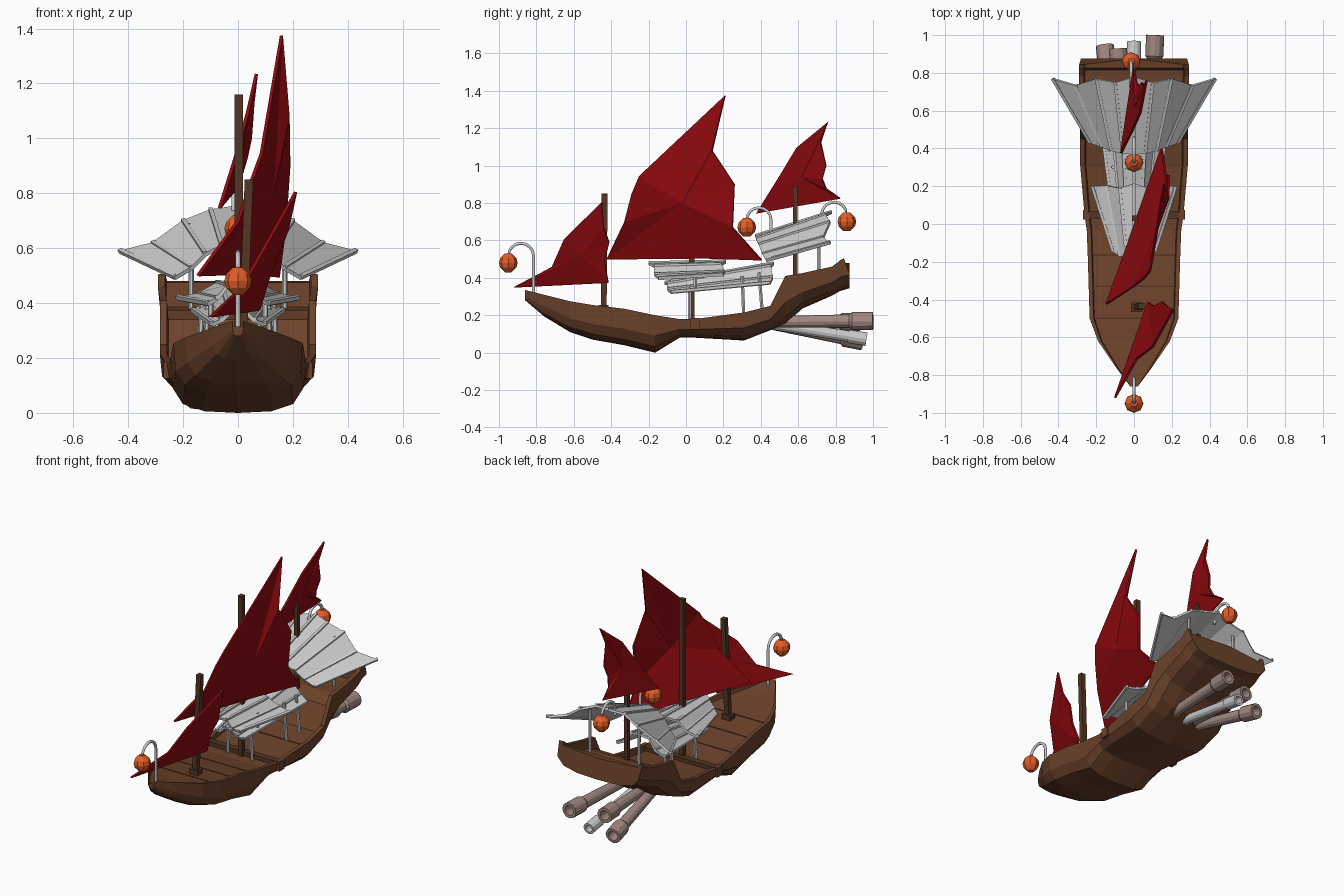
import bpy, bmesh, math
from mathutils import Vector

if "Cube" in bpy.data.objects:
    bpy.data.objects.remove(bpy.data.objects["Cube"])

def material(name, rgb):
    m = bpy.data.materials.new(name)
    m.diffuse_color = (*rgb, 1)
    m.use_nodes = True
    m.node_tree.nodes["Principled BSDF"].inputs["Base Color"].default_value = m.diffuse_color
    return m

WOOD = material("hull_wood", (0.15, 0.055, 0.024))
DARK = material("mast_wood", (0.09, 0.036, 0.016))
RED = material("sail_cloth", (0.28, 0.003, 0.005))
ORANGE = material("lantern_paper", (0.78, 0.11, 0.02))
CLAY = material("pipe_clay", (0.36, 0.25, 0.22))

def mesh(name, verts, faces, mat=None, solid=0, offset=0):
    me = bpy.data.meshes.new(name)
    bm = bmesh.new()
    vs = [bm.verts.new(v) for v in verts]
    for f in faces:
        bm.faces.new([vs[i] for i in f])
    bmesh.ops.recalc_face_normals(bm, faces=bm.faces)
    bm.to_mesh(me)
    bm.free()
    ob = bpy.data.objects.new(name, me)
    bpy.context.collection.objects.link(ob)
    if mat:
        me.materials.append(mat)
    if solid:
        mod = ob.modifiers.new("thickness", 'SOLIDIFY')
        mod.thickness, mod.offset = solid, offset
    return ob

def loft(name, rings, mat=None):
    """Skin closed rings of equal length and cap both ends."""
    n = len(rings[0])
    faces = [(k*n + i, k*n + (i+1) % n, (k+1)*n + (i+1) % n, (k+1)*n + i)
             for k in range(len(rings) - 1) for i in range(n)]
    faces += [tuple(range(n)), tuple(range((len(rings)-1)*n, len(rings)*n))]
    return mesh(name, [p for r in rings for p in r], faces, mat)

def lathe(name, a, b, profile, sides, mat=None, turn=0):
    """Turn a (distance fraction, radius) profile around the line a-b."""
    a, b = Vector(a), Vector(b)
    q = Vector((0, 0, 1)).rotation_difference(b - a)
    angs = [2*math.pi*i/sides + turn for i in range(sides)]
    return loft(name, [[a.lerp(b, t) + q @ Vector((r*math.cos(g), r*math.sin(g), 0))
                        for g in angs] for t, r in profile], mat)

def rod(name, a, b, r, sides=8, mat=None, turn=0):
    return lathe(name, a, b, [(0, r), (1, r)], sides, mat, turn)

# Hull: y, half width, rail height, keel height, deck height
stations = [(-.86, .02, .335, .28, .315), (-.76, .095, .31, .195, .28),
            (-.62, .19, .275, .11, .25), (-.5, .235, .255, .07, .23),
            (-.33, .24, .235, .04, .205), (-.165, .245, .2, 0, .175),
            (-.035, .25, .18, .08, .155), (.05, .262, .18, .08, .155),
            (.31, .285, .215, .065, .175), (.45, .285, .25, .12, .2),
            (.53, .285, .41, .15, .34), (.62, .287, .425, .235, .375),
            (.78, .292, .46, .305, .38), (.815, .292, .485, .325, .385),
            (.825, .292, .495, .33, .475), (.86, .29, .505, .345, .48)]
rings = []
for y, w, zt, zb, zd in stations:
    h = zt - zb
    half = [(.5*w, zb + .03*h), (.82*w, zb + .16*h), (.97*w, zb + .45*h), (w, zt),
            (.91*w, zt), (.89*w, zd)]
    bow = .015 if y > .85 else 0      # transom bulges aft in the middle
    rings.append([(0, y + bow, zb)] + [(x, y + (bow if i < 3 else -bow), z)
                                       for i, (x, z) in enumerate(half)]
                 + [(0, y + bow, zd)]
                 + [(-x, y + (bow if i > 2 else -bow), z)
                    for i, (x, z) in enumerate(reversed(half))])
loft("hull", rings, WOOD)

# Cross beams, plank seams and side braces
def box(name, c, s, mat):
    x, y, z = c
    r = [[(x + i*s[0]/2, y + j*s[1]/2, z + k*s[2]/2)
          for i, j in ((-1, -1), (1, -1), (1, 1), (-1, 1))] for k in (-1, 1)]
    return loft(name, r, mat)

box("cross_beam", (0, .05, .165), (.54, .04, .03), DARK)
for y, z, w in ((-.5, .23, .41), (-.33, .205, .42), (-.165, .175, .43), (.31, .175, .5)):
    box("deck_seam", (0, y, z), (w, .008, .004), DARK)
for s in (-1, 1):
    box("side_brace", (s*.258, .05, .155), (.025, .05, .06), WOOD)

# Masts
for name, a, b, r in (("fore_mast", (.015, -.44, .22), (.04, -.435, .85), .022),
                      ("main_mast", (.003, .03, .14), (.003, .03, 1.16), .021),
                      ("aft_mast", (0, .585, .36), (0, .585, .89), .017)):
    rod(name, a, b, r, 4, DARK, math.pi/4)
box("fore_mast_foot", (.015, -.44, .24), (.06, .05, .03), DARK)

# Sails: outline points fanned around one belly point
def sail(name, belly, outline):
    n = len(outline)
    mesh(name, [belly] + outline, [(0, i + 1, (i+1) % n + 1) for i in range(n)], RED, .012)

sail("main_sail", (.125, -.02, .8),
     [(.158, .21, 1.375), (.085, -.25, .945), (.05, -.29, .85), (0, -.33, .7),
      (-.147, -.425, .5), (-.05, -.16, .503), (.045, .11, .505), (.147, .405, .495),
      (.17, .25, .67), (.185, .26, .9), (.183, .14, 1.08)])
sail("fore_sail", (.1, -.56, .52),
     [(.21, -.45, .805), (.1, -.65, .61), (.015, -.715, .46), (-.1, -.92, .35),
      (-.01, -.66, .363), (.075, -.415, .375), (.11, -.435, .49), (.15, -.41, .59),
      (.18, -.44, .67)])
sail("aft_sail", (.01, .62, .94),
     [(.067, .76, 1.235), (.035, .59, 1.095), (-.01, .49, .93), (-.068, .375, .745),
      (-.035, .6, .785), (0, .825, .825), (.015, .75, .875), (.03, .73, .93),
      (.045, .75, 1.0), (.055, .72, 1.125)])

# Fan shaped canopies: half edges run from ridge to eave, then mirrored
def canopy(name, front, rear):
    f, r = ([(-x, y, z) for x, y, z in reversed(e[1:])] + e for e in (front, rear))
    n = len(f)
    mesh(name, f + r, [(i, i + 1, n + i + 1, n + i) for i in range(n - 1)], None, .014)
    for a, b in zip(f, r):
        up = Vector((0, 0, .006))
        rod(name + "_rib", Vector(a) + up, Vector(b) + up, .011, 4, None, math.pi/4)

canopy("rear_canopy",
       [(0, .37, .62), (-.06, .375, .605), (-.12, .39, .575), (-.17, .41, .525), (-.23, .43, .49)],
       [(0, .78, .75), (-.1, .75, .735), (-.2, .77, .695), (-.31, .735, .615), (-.43, .77, .585)])
canopy("upper_mid_canopy",
       [(0, -.2, .475), (-.04, -.17, .46), (-.075, -.17, .415), (-.11, -.145, .395)],
       [(0, .215, .485), (-.075, .19, .47), (-.145, .205, .43), (-.22, .2, .415)])
canopy("lower_mid_canopy",
       [(0, -.115, .37), (-.03, -.1, .365), (-.06, -.1, .335), (-.095, -.08, .32)],
       [(0, .47, .475), (-.06, .455, .46), (-.11, .465, .4), (-.165, .45, .37)])

# Canopy posts
for s in (-1, 1):
    for a, b in (((.085, .02, .15), (.075, .02, .36)), ((.12, .31, .17), (.11, .3, .41)),
                 ((.14, .41, .19), (.13, .39, .43)), ((.17, .71, .37), (.17, .71, .69)),
                 ((.1, .05, .35), (.1, .05, .44))):
        rod("canopy_post", (s*a[0], *a[1:]), (s*b[0], *b[1:]), .01, 6)

# Lanterns hanging from bent hooks
def lantern(x, y, z, pole_y, foot_z):
    gap = abs(pole_y - y)/2
    mid, arc_z = (pole_y + y)/2, z + .105 - gap
    d = 1 if pole_y > y else -1
    pts = [(pole_y, foot_z)]
    pts += [(mid + d*gap*math.cos(t), arc_z + gap*math.sin(t))
            for t in (math.pi*i/8 for i in range(9))] + [(y, z + .04)]
    cu = bpy.data.curves.new("lantern_hook", 'CURVE')
    cu.dimensions = '3D'
    cu.bevel_depth, cu.bevel_resolution, cu.use_fill_caps = .009, 1, True
    sp = cu.splines.new('POLY')
    sp.points.add(len(pts) - 1)
    for p, (py, pz) in zip(sp.points, pts):
        p.co = (x, py, pz, 1)
    bpy.context.collection.objects.link(bpy.data.objects.new("lantern_hook", cu))
    R = .05
    prof = [(.5 - .5*math.cos(t), R*math.sin(t)) for t in (math.pi*i/6 for i in range(1, 6))]
    lathe("lantern", (x, y, z - R), (x, y, z + R), [(0, .018)] + prof + [(1, .018)], 8, ORANGE)

lantern(0, -.95, .48, -.815, .3)
lantern(0, .325, .67, .455, .62)
lantern(-.015, .86, .7, .725, .7)

# Exhaust pipes with flared hollow ends
flared = [(0, .03), (.76, .036), (.79, .048), (1, .048), (1, .03), (.85, .028)]
plain = [(0, .028), (.8, .03), (.8, .036), (1, .036), (1, .022), (.85, .02)]
for a, b, prof, mat in (((.09, .47, .165), (.112, 1.0, .17), flared, CLAY),
                        ((-.06, .47, .165), (-.085, .93, .165), flared, CLAY),
                        ((0, .47, .15), (0, .965, .072), plain, None),
                        ((-.1, .47, .15), (-.155, .945, .06), flared, CLAY)):
    lathe("exhaust_pipe", a, b, prof, 12, mat)
